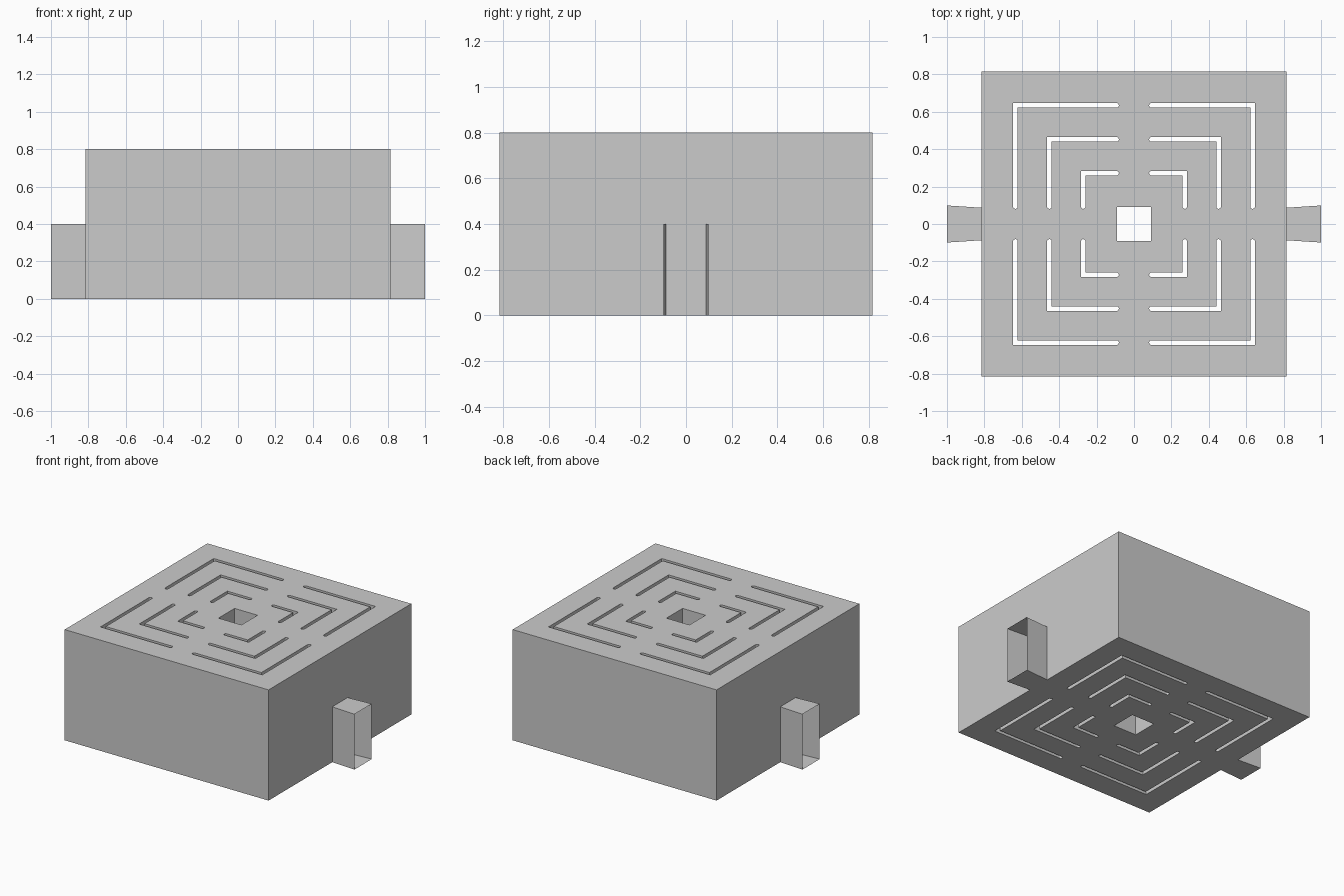
import bpy, bmesh
from math import pi, sin, cos

if "Cube" in bpy.data.objects:
    bpy.data.objects.remove(bpy.data.objects["Cube"])

HALF, HEIGHT = 0.815, 0.8
SLOT_W, SLOT_END = 0.025, 0.081


def add_outline(curve, pts):
    s = curve.splines.new('POLY')
    s.points.add(len(pts) - 1)
    for p, (x, y) in zip(s.points, pts):
        p.co = (x, y, 0, 1)
    s.use_cyclic_u = True


def square(h):
    return [(-h, -h), (h, -h), (h, h), (-h, h)]


def l_slot(outer):
    # L-shaped slot around one corner, rounded at both free ends
    r = SLOT_W / 2
    inner, mid, c = outer - SLOT_W, outer - r, SLOT_END + r
    arc = [pi / 2 + pi * i / 8 for i in range(9)]
    cap_x = [(c + r * cos(a), mid + r * sin(a)) for a in arc]
    cap_y = [(y, x) for x, y in reversed(cap_x)]
    return [(outer, outer)] + cap_x + [(inner, inner)] + cap_y


# Block: one filled outline with slots and a central shaft, extruded
curve = bpy.data.curves.new("block_profile", 'CURVE')
curve.dimensions = '2D'
curve.fill_mode = 'BOTH'
curve.extrude = HEIGHT / 2
add_outline(curve, square(HALF))
add_outline(curve, square(0.092))
for outer in (0.647, 0.465, 0.284):
    for sx in (-1, 1):
        for sy in (-1, 1):
            add_outline(curve, [(sx * x, sy * y) for x, y in l_slot(outer)])
tmp = bpy.data.objects.new("block_profile", curve)
bpy.context.collection.objects.link(tmp)
deps = bpy.context.evaluated_depsgraph_get()
mesh = bpy.data.meshes.new_from_object(tmp.evaluated_get(deps))
bpy.data.objects.remove(tmp)
bm = bmesh.new()
bm.from_mesh(mesh)
bmesh.ops.translate(bm, verts=bm.verts, vec=(0, 0, HEIGHT / 2))
bmesh.ops.remove_doubles(bm, verts=bm.verts, dist=1e-5)
bmesh.ops.recalc_face_normals(bm, faces=bm.faces)
for f in bm.faces:
    f.smooth = False
bm.to_mesh(mesh)
bm.free()
mesh.name = "slotted_block"
bpy.context.collection.objects.link(bpy.data.objects.new("slotted_block", mesh))


# Side ducts: thin flared sleeves, open at the outer end
def duct(name, side):
    bm = bmesh.new()
    rings = []
    for x, w in ((HALF, 0.087), (1.0, 0.099)):
        rings.append([bm.verts.new((side * x, y, z))
                      for y, z in ((-w, 0), (w, 0), (w, 0.4), (-w, 0.4))])
    a, b = rings
    for i in range(4):
        j = (i + 1) % 4
        f = (a[i], b[i], b[j], a[j])
        bm.faces.new(f if side < 0 else f[::-1])
    bm.normal_update()
    me = bpy.data.meshes.new(name)
    bm.to_mesh(me)
    bm.free()
    bpy.context.collection.objects.link(bpy.data.objects.new(name, me))


duct("right_duct", 1)
duct("left_duct", -1)
